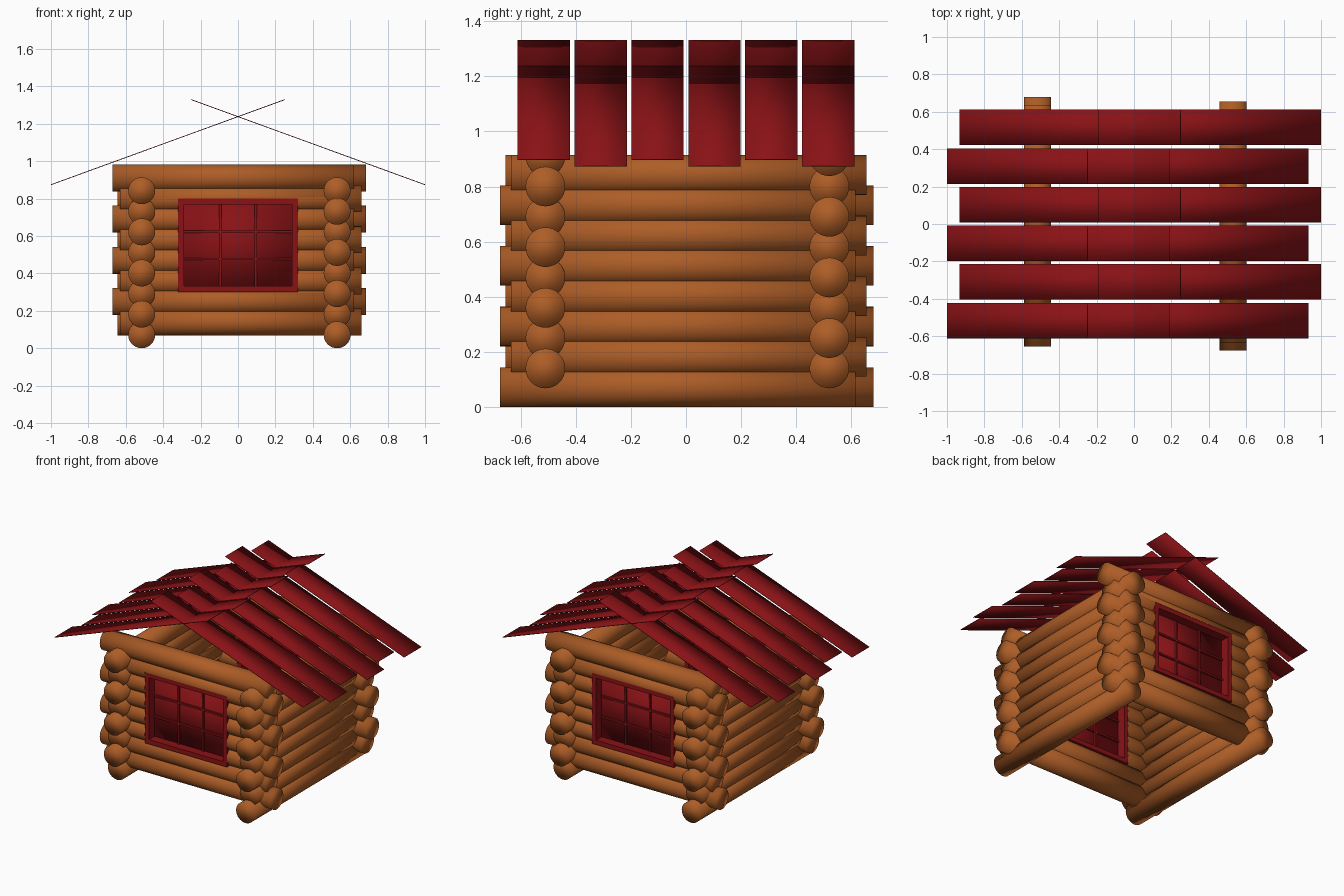
import bpy
import math
from mathutils import Vector

if "Cube" in bpy.data.objects:
    bpy.data.objects.remove(bpy.data.objects["Cube"], do_unlink=True)


def make_material(name, color):
    mat = bpy.data.materials.new(name)
    mat.use_nodes = True
    mat.diffuse_color = color
    mat.node_tree.nodes["Principled BSDF"].inputs["Base Color"].default_value = color
    return mat


WOOD = make_material("log_wood", (0.42, 0.11, 0.02, 1))
RED = make_material("red_paint", (0.25, 0.006, 0.008, 1))
RADIUS, LENGTH, STEP, COUNT = 0.072, 1.29, 0.11, 8


def finish(obj, name, mat, smooth):
    obj.name = name
    obj.data.materials.append(mat)
    if smooth:
        bpy.ops.object.shade_smooth()
    return obj


def log(name, center, axis):
    turn = (math.pi / 2, 0, 0) if axis == "y" else (0, math.pi / 2, 0)
    bpy.ops.mesh.primitive_cylinder_add(vertices=32, radius=RADIUS, depth=LENGTH,
                                        location=center, rotation=turn)
    return finish(bpy.context.object, name, WOOD, True)


def box(name, center, size, mat=RED, smooth=False, tilt=0):
    bpy.ops.mesh.primitive_cube_add(size=1, location=center, rotation=(0, tilt, 0))
    obj = bpy.context.object
    obj.scale = size
    bpy.ops.object.transform_apply(location=False, rotation=False, scale=True)
    return finish(obj, name, mat, smooth)


# Window opening shared by the front and back walls
WIN_W, WIN_BOTTOM, WIN_TOP = 0.64, 0.30, 0.80
WIN_H = WIN_TOP - WIN_BOTTOM
WIN_Z = (WIN_TOP + WIN_BOTTOM) / 2


def cut_opening(obj, y):
    cutter = box("opening_cutter", (0, y, WIN_Z), (WIN_W, 0.4, WIN_H))
    cutter.hide_render = True
    mod = obj.modifiers.new("opening", "BOOLEAN")
    mod.operation = "DIFFERENCE"
    mod.solver = "EXACT"
    mod.object = cutter
    bpy.context.view_layer.objects.active = obj
    bpy.ops.object.modifier_apply(modifier=mod.name)
    bpy.data.objects.remove(cutter, do_unlink=True)


# Stacked walls, each log shifted a little along its length in turn
for i in range(COUNT):
    odd = i % 2
    side_z = RADIUS + STEP * i
    log("left_wall_log", (0.53, 0.01 if odd else -0.03, side_z), "y")
    log("right_wall_log", (-0.515, -0.01 if odd else 0.035, side_z), "y")
    end_z = side_z + 0.068
    for wall, y, shift in (("front", -0.51, -0.025 if odd else 0.015),
                           ("back", 0.52, 0.04 if odd else 0)):
        beam = log(wall + "_wall_log", (shift, y, end_z), "x")
        if end_z + RADIUS > WIN_BOTTOM and end_z - RADIUS < WIN_TOP:
            cut_opening(beam, y)

# Windows with frame, pane and glazing bars
BAR, DEPTH = 0.032, 0.14
for wall, y in (("front", -0.51), ("back", 0.52)):
    for side in (-1, 1):
        box(wall + "_window_jamb", (side * (WIN_W - BAR) / 2, y, WIN_Z), (BAR, DEPTH, WIN_H))
        box(wall + "_window_rail", (0, y, WIN_Z + side * (WIN_H - BAR) / 2),
            (WIN_W - 2 * BAR, DEPTH, BAR))
        box(wall + "_window_upright_bar", (side * 0.095, y, WIN_Z),
            (0.012, 0.04, WIN_H - 2 * BAR))
        box(wall + "_window_cross_bar", (0, y, WIN_Z + side * 0.073),
            (WIN_W - 2 * BAR, 0.04, 0.012))
    box(wall + "_window_pane", (0, y, WIN_Z), (WIN_W - BAR, 0.015, WIN_H - BAR), smooth=True)

# Crossing roof planks, staggered from row to row
PITCH = math.radians(20)
RIDGE_Z = 1.238
for row in range(6):
    y = (row - 2.5) * 0.2065
    for name, side in (("right_roof_plank", -1), ("left_roof_plank", 1)):
        long_eave = (row % 2 == 0) == (side == -1)
        eave, tip = (1.0, -0.19) if long_eave else (0.933, -0.25)
        mid = (eave + tip) / 2
        center = Vector((side * mid, y, RIDGE_Z - mid * math.tan(PITCH)))
        box(name, center, ((eave - tip) / math.cos(PITCH), 0.19, 0.004),
            smooth=True, tilt=side * PITCH)
